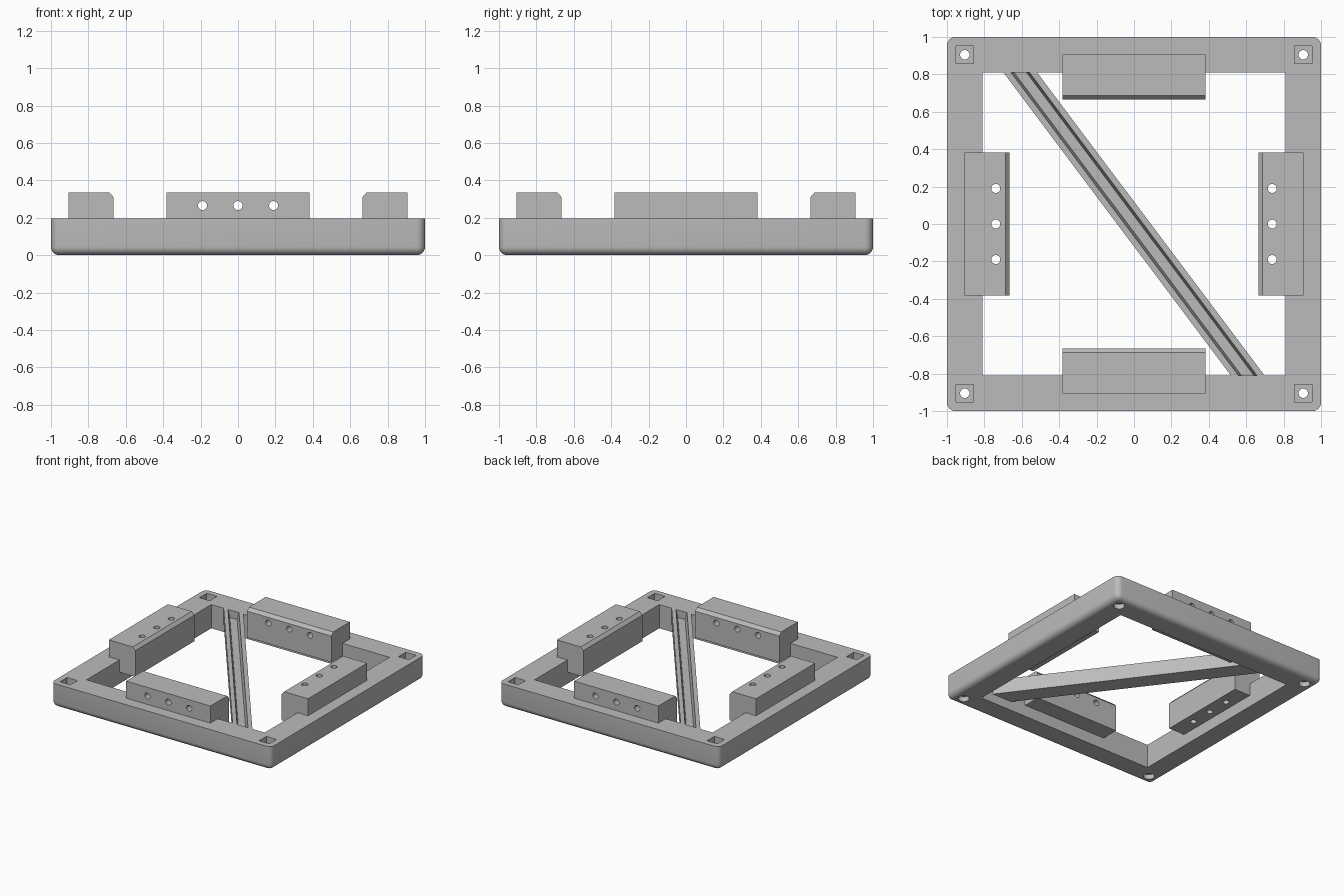
import bpy, bmesh, math
from mathutils import Matrix, Vector

if "Cube" in bpy.data.objects:
    bpy.data.objects.remove(bpy.data.objects["Cube"], do_unlink=True)

grey = bpy.data.materials.new("plain grey")
grey.use_nodes = True
grey.diffuse_color = (0.5, 0.5, 0.5, 1)
grey.node_tree.nodes["Principled BSDF"].inputs["Base Color"].default_value = (0.5, 0.5, 0.5, 1)

INNER, TOP = 0.81, 0.195


def finish(name, bm):
    bmesh.ops.recalc_face_normals(bm, faces=bm.faces)
    mesh = bpy.data.meshes.new(name)
    bm.to_mesh(mesh)
    bm.free()
    mesh.materials.append(grey)
    ob = bpy.data.objects.new(name, mesh)
    bpy.context.collection.objects.link(ob)
    return ob


def add_box(bm, lo, hi):
    lo, hi = Vector(lo), Vector(hi)
    mat = Matrix.Translation((lo + hi) / 2) @ Matrix.Diagonal((*(hi - lo), 1))
    return bmesh.ops.create_cube(bm, size=1, matrix=mat)


def add_cylinder(bm, centre, radius, length, rotation=Matrix()):
    bmesh.ops.create_cone(bm, cap_ends=True, segments=32, radius1=radius, radius2=radius,
                          depth=length, matrix=Matrix.Translation(centre) @ rotation)


def prism(bm, start, end):
    """Closed solid between two matching outlines."""
    a = [bm.verts.new(p) for p in start]
    b = [bm.verts.new(p) for p in end]
    bm.faces.new(a)
    bm.faces.new(b[::-1])
    for i in range(len(a)):
        j = (i + 1) % len(a)
        bm.faces.new((a[i], b[i], b[j], a[j]))


def activate(ob):
    bpy.ops.object.select_all(action="DESELECT")
    ob.select_set(True)
    bpy.context.view_layer.objects.active = ob


def cut(ob, bm):
    cutter = finish("cutter", bm)
    cutter.hide_render = True
    mod = ob.modifiers.new("cut", "BOOLEAN")
    mod.operation, mod.solver, mod.object = "DIFFERENCE", "EXACT", cutter
    activate(ob)
    bpy.ops.object.modifier_apply(modifier=mod.name)
    bpy.data.objects.remove(cutter, do_unlink=True)


def smooth(ob):
    activate(ob)
    bpy.ops.object.shade_smooth_by_angle(angle=math.radians(30))


# Square frame: rounded outer corners and underside, sharp top
bm = bmesh.new()
add_box(bm, (-1, -1, 0), (1, 1, TOP))
rounded = [e for e in bm.edges if any(v.co.z < 0.01 for v in e.verts)]
bmesh.ops.bevel(bm, geom=rounded, offset=0.045, segments=6, profile=0.5, affect="EDGES")
frame = finish("frame", bm)

bm = bmesh.new()
add_box(bm, (-INNER, -INNER, -0.1), (INNER, INNER, 0.4))
cut(frame, bm)

# Corner fixings: square pocket above, screw hole, round recess below
corners = [(x, y) for x in (-0.905, 0.905) for y in (-0.905, 0.905)]
pockets, holes, recesses = bmesh.new(), bmesh.new(), bmesh.new()
for x, y in corners:
    add_box(pockets, (x - 0.047, y - 0.047, 0.1), (x + 0.047, y + 0.047, 0.3))
    add_cylinder(holes, (x, y, 0.1), 0.025, 0.4)
    add_cylinder(recesses, (x, y, 0), 0.042, 0.08)
for tool in (pockets, recesses, holes):
    cut(frame, tool)
smooth(frame)

# Four stepped blocks hooked over the inner rim, chamfered on the inside top
profile = [(0.665, 0.095), (INNER, 0.095), (INNER, TOP), (0.905, TOP),
           (0.905, 0.335), (0.688, 0.335), (0.665, 0.31)]
for turn, side in enumerate(("back", "right", "front", "left")):
    bm = bmesh.new()
    prism(bm, [(-0.383, u, z) for u, z in profile], [(0.383, u, z) for u, z in profile])
    block = finish(side + "_block", bm)
    bm = bmesh.new()
    for x in (-0.19, 0, 0.19):
        if side in ("front", "back"):
            add_cylinder(bm, (x, 0.8, 0.265), 0.024, 0.6, Matrix.Rotation(math.pi / 2, 4, "X"))
        else:
            add_cylinder(bm, (x, 0.739, 0.2), 0.024, 0.6)
    cut(block, bm)
    block.data.transform(Matrix.Rotation(turn * math.pi / 2, 4, "Z"))
    smooth(block)

# Diagonal brace with a tapered channel along its top
half = [(0.09, 0.075), (0.09, TOP), (0.05, TOP), (0.033, 0.135)]
section = half + [(-x, z) for x, z in reversed(half)]
bm = bmesh.new()
prism(bm, [(x - 0.608, INNER, z) for x, z in section],
      [(x + 0.608, -INNER, z) for x, z in section])
finish("diagonal_brace", bm)
